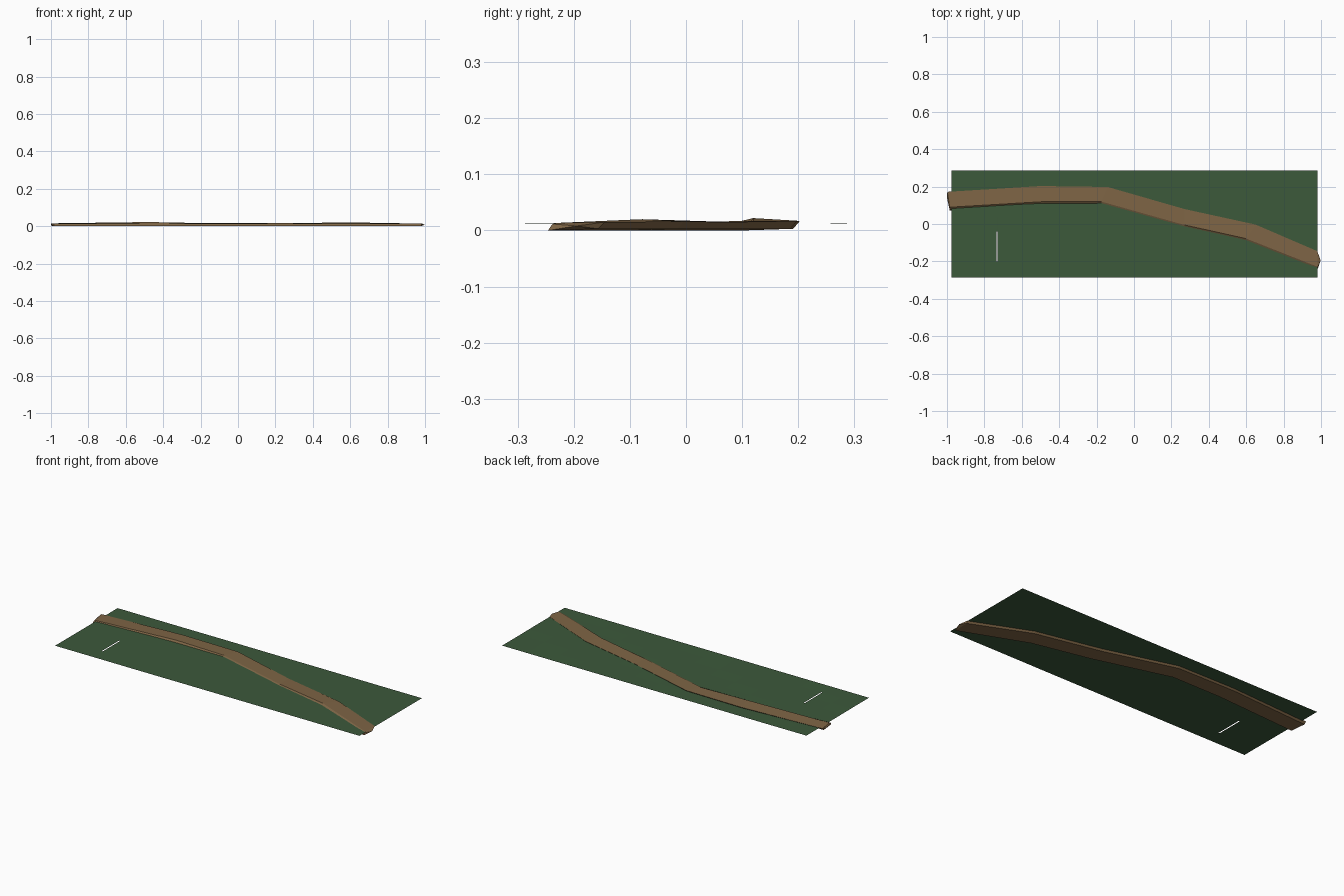
import bpy, bmesh, math

if "Cube" in bpy.data.objects:
    bpy.data.objects.remove(bpy.data.objects["Cube"])


def material(name, rgb):
    m = bpy.data.materials.new(name)
    m.diffuse_color = (*rgb, 1)
    m.use_nodes = True
    m.node_tree.nodes["Principled BSDF"].inputs["Base Color"].default_value = m.diffuse_color
    return m


def make_object(name, bm, mat):
    mesh = bpy.data.meshes.new(name)
    bm.to_mesh(mesh)
    bm.free()
    mesh.materials.append(mat)
    ob = bpy.data.objects.new(name, mesh)
    bpy.context.collection.objects.link(ob)
    return ob


# Grass sheet: thin, barely rippled grid with one narrow slit
xs = [-0.975, -0.85, -0.736, -0.729] + [-0.6 + 0.1581 * i for i in range(11)]
ys = [-0.287, -0.2, -0.12, -0.04, 0.04, 0.12, 0.2, 0.287]
bm = bmesh.new()
grid = [[bm.verts.new((x, y, 0.0125 - 0.0015 * y + 0.0002 * math.sin(9 * x + 14 * y)))
         for y in ys] for x in xs]
for i in range(len(xs) - 1):
    for j in range(len(ys) - 1):
        if i == 2 and j in (1, 2):
            continue
        bm.faces.new((grid[i][j], grid[i + 1][j], grid[i + 1][j + 1], grid[i][j + 1]))
make_object("grass_ground", bm, material("grass", (0.045, 0.10, 0.043)))

# Dirt path: slab swept through stations
# (back x, back y, front x, front y, front top z, back top z)
stations = [
    (-0.998, 0.172, -0.985, 0.090, 0.015, 0.015),
    (-0.500, 0.203, -0.480, 0.120, 0.022, 0.017),
    (-0.140, 0.198, -0.175, 0.120, 0.016, 0.017),
    (0.270, 0.080, 0.270, -0.005, 0.016, 0.015),
    (0.650, -0.003, 0.600, -0.078, 0.020, 0.016),
    (0.980, -0.145, 0.980, -0.228, 0.0135, 0.015),
]
bm = bmesh.new()
rings = []
for bx, by, fx, fy, fz, bz in stations:
    points = [
        (bx, by, bz),                   # back top edge
        (fx, fy, fz),                   # front top edge
        (fx, fy - 0.010, 0.0115),       # front shoulder
        (fx, fy - 0.018, 0.000),        # front bottom edge
        (bx, by - 0.012, 0.003),        # back bottom edge
    ]
    rings.append([bm.verts.new(p) for p in points])
for a, b in zip(rings, rings[1:]):
    for k in range(5):
        n = (k + 1) % 5
        bm.faces.new((a[k], a[n], b[n], b[k]))

# Slightly pointed ends
for ring, tip in ((rings[0], (-1.0, 0.14, 0.009)), (rings[-1], (0.998, -0.195, 0.008))):
    v = bm.verts.new(tip)
    for k in range(5):
        bm.faces.new((ring[k], ring[(k + 1) % 5], v))
bmesh.ops.recalc_face_normals(bm, faces=bm.faces)
make_object("dirt_path", bm, material("dirt", (0.21, 0.13, 0.06)))
